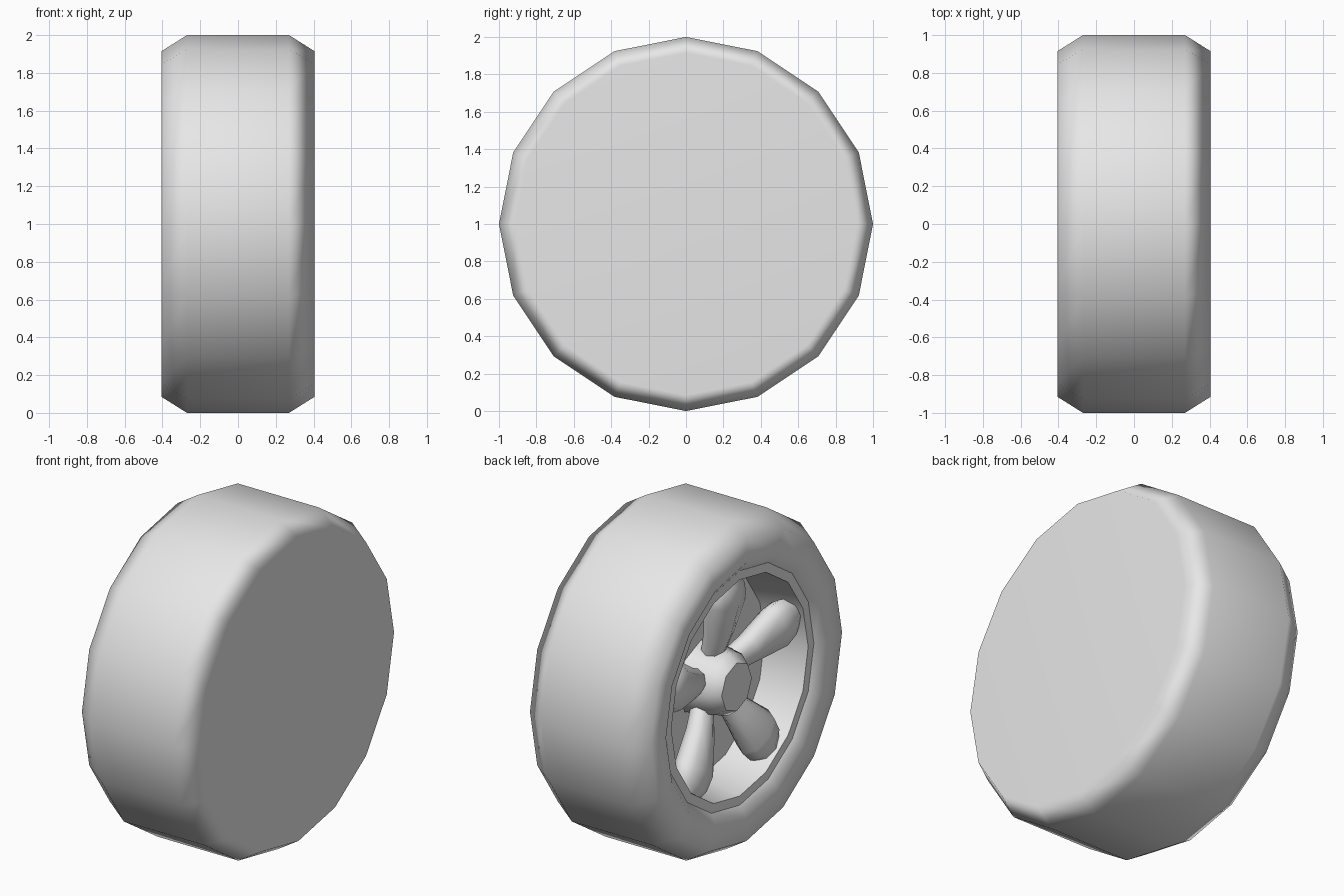
import bpy
import bmesh
from math import cos, sin, pi, radians
from mathutils import Matrix

cube = bpy.data.objects.get("Cube")
if cube:
    bpy.data.objects.remove(cube, do_unlink=True)

grey = bpy.data.materials.new("light_grey")
grey.use_nodes = True
colour = (0.8, 0.8, 0.8, 1)
grey.diffuse_color = colour
grey.node_tree.nodes["Principled BSDF"].inputs["Base Color"].default_value = colour

SPOKES = 5
AXLE = Matrix.Translation((0, 0, 1))


def loft(name, rings, cap_start, cap_end, sharp, matrix=AXLE):
    """Skin a list of closed rings, optionally capping either end."""
    bm = bmesh.new()
    loops = [[bm.verts.new(p) for p in ring] for ring in rings]
    for a, b in zip(loops, loops[1:]):
        n = len(a)
        for i in range(n):
            j = (i + 1) % n
            bm.faces.new((a[i], b[i], b[j], a[j]))
    if cap_start:
        bm.faces.new(loops[0])
    if cap_end:
        bm.faces.new(loops[-1][::-1])
    mesh = bpy.data.meshes.new(name)
    bm.to_mesh(mesh)
    bm.free()
    mesh.materials.append(grey)
    obj = bpy.data.objects.new(name, mesh)
    obj.matrix_world = matrix
    bpy.context.collection.objects.link(obj)
    bpy.ops.object.select_all(action="DESELECT")
    obj.select_set(True)
    bpy.context.view_layer.objects.active = obj
    bpy.ops.object.shade_smooth_by_angle(angle=radians(sharp))
    weighted = obj.modifiers.new("weighted_normals", "WEIGHTED_NORMAL")
    weighted.keep_sharp = True
    return obj


def turned(profile, sides):
    """Rings around the axle from (x, radius) pairs."""
    steps = [2 * pi * i / sides for i in range(sides)]
    return [[(x, r * cos(a), r * sin(a)) for a in steps] for x, r in profile]


# Tyre: closed flat inner side, chamfered tread, bevelled bead on the open side
loft("tyre", turned([(0.405, 0.915), (0.27, 1), (-0.27, 1), (-0.405, 0.915),
                     (-0.405, 0.77), (-0.36, 0.71)], 16), True, False, 65)

# Rim: flat lip, tapering barrel and back plate
loft("rim", turned([(-0.36, 0.71), (-0.36, 0.655), (-0.1, 0.61)], 16),
     False, True, 40)

# Hub: flared base with a chamfered cap
loft("hub", turned([(-0.1, 0.22), (-0.28, 0.19), (-0.34, 0.145)], 8),
     False, True, 50)

# Spokes: slim at the hub, swelling outward, tucked into the barrel
# each section is (distance from axle, x, half width, half depth)
sections = [(0.1, -0.16, 0.06, 0.06), (0.3, -0.22, 0.095, 0.08),
            (0.5, -0.26, 0.15, 0.095), (0.59, -0.265, 0.135, 0.09),
            (0.66, -0.265, 0.09, 0.07)]
around = [2 * pi * i / 8 for i in range(8)]
for k in range(SPOKES):
    rings = [[(x + d * sin(a), w * cos(a), r) for a in around]
             for r, x, w, d in sections]
    turn = Matrix.Rotation(2 * pi * k / SPOKES, 4, "X")
    loft(f"spoke_{k + 1}", rings, True, True, 60, AXLE @ turn)
